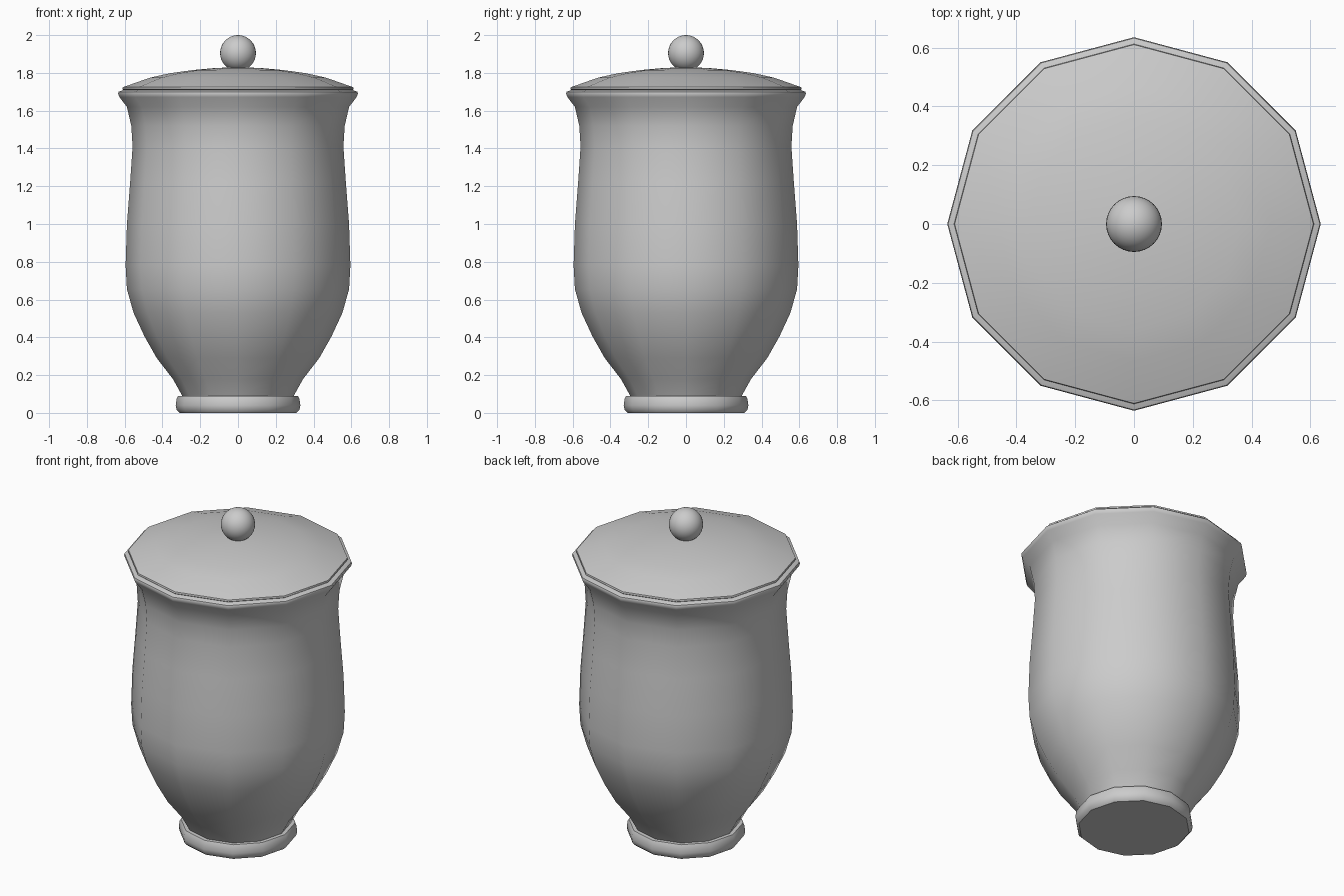
import bpy, bmesh, math

if "Cube" in bpy.data.objects:
    bpy.data.objects.remove(bpy.data.objects["Cube"])

SIDES = 12


def lathe(name, profile, angle=45):
    """Revolve an (r, z) profile, closing both ends."""
    bm = bmesh.new()
    rings = []
    for r, z in profile:
        if r == 0:
            rings.append([bm.verts.new((0, 0, z))] * SIDES)
        else:
            rings.append([bm.verts.new((r * math.cos(2 * math.pi * i / SIDES),
                                        r * math.sin(2 * math.pi * i / SIDES), z))
                          for i in range(SIDES)])
    for a, b in zip(rings, rings[1:]):
        for i in range(SIDES):
            j = (i + 1) % SIDES
            bm.faces.new(list(dict.fromkeys((a[i], a[j], b[j], b[i]))))
    for ring in (rings[0], rings[-1]):
        if ring[0] is not ring[1]:
            bm.faces.new(ring)
    bmesh.ops.recalc_face_normals(bm, faces=bm.faces[:])
    mesh = bpy.data.meshes.new(name)
    bm.to_mesh(mesh)
    bm.free()
    obj = bpy.data.objects.new(name, mesh)
    bpy.context.collection.objects.link(obj)
    bpy.ops.object.select_all(action='DESELECT')
    obj.select_set(True)
    bpy.context.view_layer.objects.active = obj
    bpy.ops.object.shade_smooth_by_angle(angle=math.radians(angle))
    return obj


# Foot ring and curved body up to the flared rim
lathe("jar_body", [
    (0.31, 0.0), (0.325, 0.015), (0.33, 0.04), (0.325, 0.075), (0.318, 0.09),
    (0.295, 0.09), (0.345, 0.18), (0.43, 0.29), (0.495, 0.405),
    (0.553, 0.53), (0.588, 0.655), (0.595, 0.78), (0.588, 1.0),
    (0.571, 1.22), (0.558, 1.41), (0.565, 1.52), (0.588, 1.62),
    (0.628, 1.672), (0.635, 1.69), (0.632, 1.70), (0.60, 1.712)])

# Shallow domed lid
lathe("lid", [
    (0.60, 1.705), (0.612, 1.714), (0.61, 1.724), (0.465, 1.775),
    (0.36, 1.798), (0.24, 1.815), (0.12, 1.826), (0, 1.83)])

# Round knob
bpy.ops.mesh.primitive_uv_sphere_add(segments=32, ring_count=16, radius=0.095,
                                     location=(0, 0, 1.905))
knob = bpy.context.object
knob.name = "lid_knob"
bpy.ops.object.shade_smooth()
